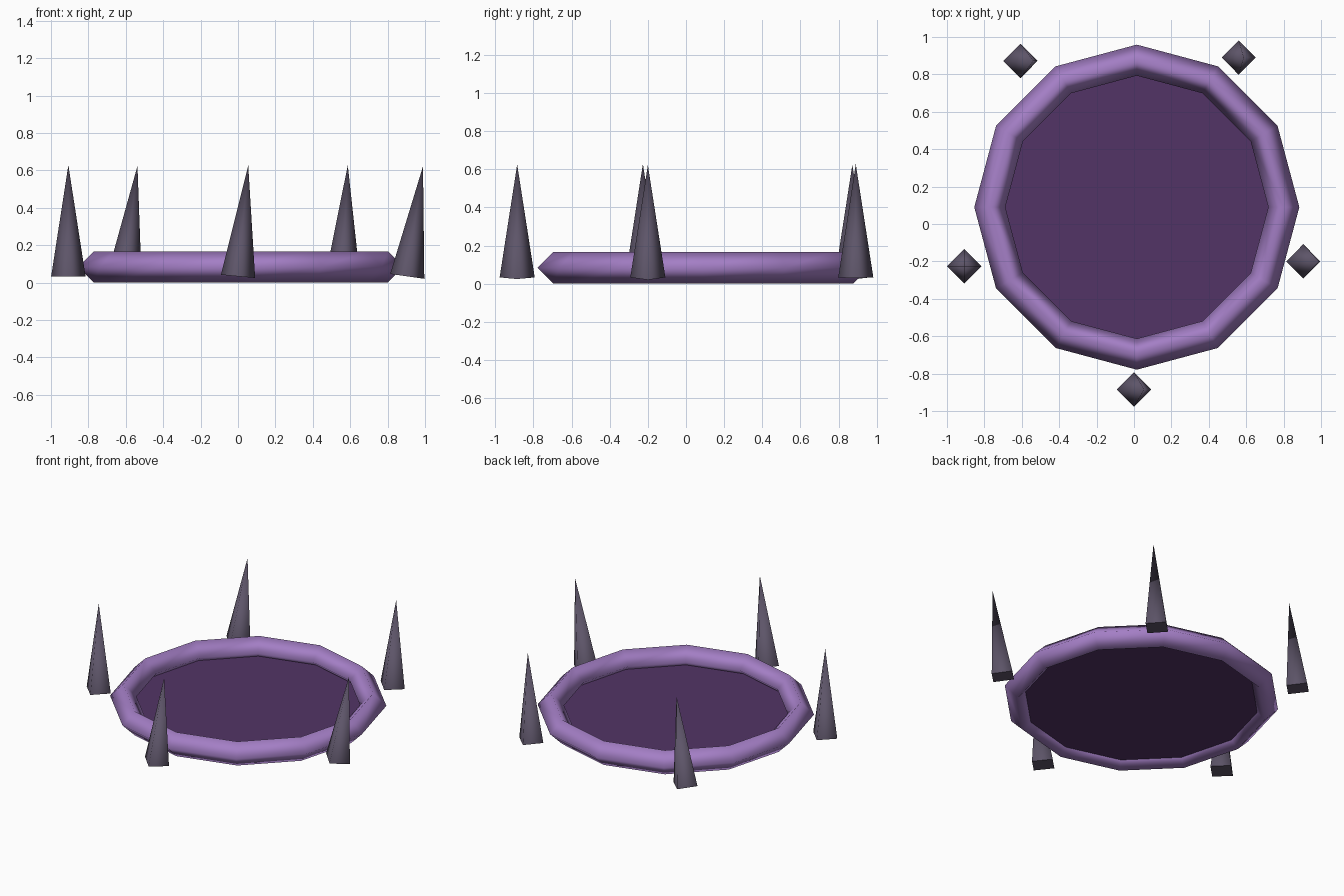
import bpy
from math import atan2, sin, cos

if "Cube" in bpy.data.objects:
    bpy.data.objects.remove(bpy.data.objects["Cube"])


def material(name, color):
    m = bpy.data.materials.new(name)
    m.diffuse_color = (*color, 1)
    m.use_nodes = True
    m.node_tree.nodes["Principled BSDF"].inputs["Base Color"].default_value = m.diffuse_color
    return m


def finish(name, mat):
    ob = bpy.context.object
    ob.name = name
    ob.data.materials.append(mat)
    return ob


ring_mat = material("ring_purple", (0.37, 0.21, 0.56))
disc_mat = material("disc_dark_purple", (0.084, 0.034, 0.133))
spike_mat = material("spike_grey", (0.11, 0.09, 0.14))

CX, CY = 0.015, 0.09

# Ring: twelve-sided torus with a diamond cross-section
bpy.ops.mesh.primitive_torus_add(major_segments=12, minor_segments=4,
                                 major_radius=0.786, minor_radius=0.083,
                                 location=(CX, CY, 0.084))
finish("ring", ring_mat)
bpy.ops.object.shade_smooth()

# Disc: thin sheet closing the ring, sitting below its middle
bpy.ops.mesh.primitive_circle_add(vertices=12, radius=0.755, fill_type='NGON',
                                  location=(CX, CY, 0.05))
finish("disc", disc_mat)

# Spikes: four-sided cones leaning sideways; base x, base y, sideways lean of the tip
H = 0.595
spikes = [(0.0, -0.885, 0.055), (0.905, -0.2, 0.085), (0.56, 0.89, 0.027),
          (-0.607, 0.872, 0.07), (-0.907, -0.226, 0.0)]
for i, (x, y, lean) in enumerate(spikes):
    a = atan2(lean, H)
    bpy.ops.mesh.primitive_cone_add(
        vertices=4, radius1=0.092, radius2=0, depth=H,
        location=(x + sin(a) * H / 2, y, 0.033 + cos(a) * H / 2),
        rotation=(0, a, 0))
    ob = finish(f"spike_{i + 1}", spike_mat)
    for p in ob.data.polygons:
        p.use_smooth = len(p.vertices) == 3
    for e in ob.data.edges:
        # keep the base rim crisp
        e.use_edge_sharp = all(ob.data.vertices[v].co.z < 0 for v in e.vertices)
